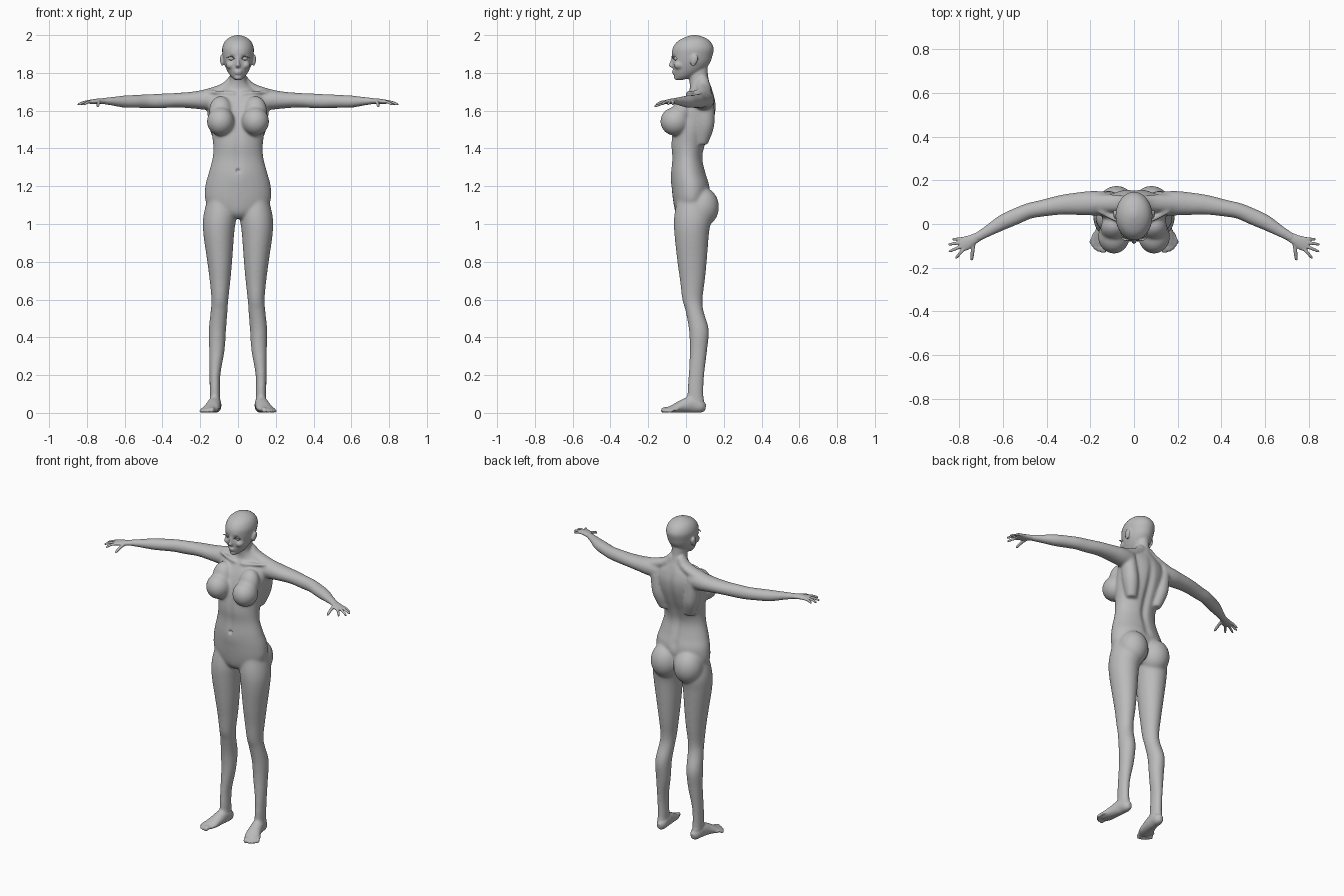
import bpy
import bmesh
import math
from mathutils import Vector, Matrix

default_cube = bpy.data.objects.get("Cube")
if default_cube:
    bpy.data.objects.remove(default_cube, do_unlink=True)

# One plain grey covers the whole figure
grey = bpy.data.materials.new("plain_grey")
grey.use_nodes = True
colour = (0.5, 0.5, 0.5, 1)
grey.diffuse_color = colour
grey.node_tree.nodes["Principled BSDF"].inputs["Base Color"].default_value = colour

UP = Vector((0, 0, 1))


def blend(p0, p1, p2, p3, t):
    """Smooth curve through p1 and p2."""
    out = []
    for a, b, c, d in zip(p0, p1, p2, p3):
        out.append(b + t / 2 * (c - a + t * (2 * a - 5 * b + 4 * c - d + t * (3 * (b - c) + d - a))))
    return out


def tube(bm, stations, side=1, lying=False, steps=6, sides=28):
    """Loft ellipses; each station is x, y, z, half width, half depth."""
    points = [stations[0]] + list(stations) + [stations[-1]]
    path = []
    for i in range(1, len(points) - 2):
        path += [blend(*points[i - 1:i + 3], k / steps) for k in range(steps)]
    path.append(stations[-1])
    rings = []
    for i, (x, y, z, a, b) in enumerate(path):
        across, deep = Vector((1, 0, 0)), Vector((0, 1, 0))
        if lying:
            ahead = Vector(path[min(i + 1, len(path) - 1)][:3]) - Vector(path[max(i - 1, 0)][:3])
            across = ahead.cross(UP).normalized()
            deep = across.cross(ahead).normalized()
        ring = []
        for k in range(sides):
            angle = math.tau * k / sides
            p = Vector((x, y, z)) + across * a * math.cos(angle) + deep * b * math.sin(angle)
            ring.append(bm.verts.new((p.x * side, p.y, p.z)))
        rings.append(ring)
    for low, high in zip(rings, rings[1:]):
        for k in range(sides):
            n = (k + 1) % sides
            bm.faces.new((low[k], low[n], high[n], high[k]))
    bm.faces.new(rings[0][::-1])
    bm.faces.new(rings[-1])


def ball(bm, centre, radii, side=1, tilt=0):
    x, y, z = centre
    place = Matrix.Translation((x * side, y, z)) @ Matrix.Rotation(tilt, 4, "X") @ Matrix.Diagonal((*radii, 1))
    bmesh.ops.create_uvsphere(bm, u_segments=28, v_segments=18, radius=1, matrix=place)


def profile(rows):
    """Turn height, half width, front and back into loft stations."""
    return [(0, (f + b) / 2, z, w, (b - f) / 2) for z, w, f, b in rows]


def finish(bm, name, voxel=0):
    bmesh.ops.recalc_face_normals(bm, faces=bm.faces)
    mesh = bpy.data.meshes.new(name)
    bm.to_mesh(mesh)
    bm.free()
    obj = bpy.data.objects.new(name, mesh)
    bpy.context.collection.objects.link(obj)
    if voxel:
        fuse = obj.modifiers.new("fuse", "REMESH")
        fuse.mode = "VOXEL"
        fuse.voxel_size = voxel
        fused = bpy.data.meshes.new_from_object(obj.evaluated_get(bpy.context.evaluated_depsgraph_get()))
        obj.modifiers.clear()
        obj.data = fused
        bpy.data.meshes.remove(mesh)
        fused.name = name
    obj.data.materials.clear()
    obj.data.materials.append(grey)
    obj.data.shade_smooth()
    return obj


def soften(bm, rounds, rule):
    verts = [v for v in bm.verts if rule(v.co)]
    for _ in range(rounds):
        bmesh.ops.smooth_vert(bm, verts=verts, factor=0.5, use_axis_x=True, use_axis_y=True, use_axis_z=True)


# Trunk, neck and head
body = bmesh.new()
tube(body, profile([
    (1.03, .05, -.03, .07), (1.06, .12, -.055, .1), (1.12, .172, -.068, .12), (1.2, .174, -.076, .127),
    (1.27, .156, -.079, .106), (1.35, .135, -.075, .09), (1.42, .132, -.08, .105), (1.5, .143, -.072, .135),
    (1.57, .15, -.055, .155), (1.63, .155, -.03, .16), (1.68, .14, 0, .15), (1.715, .085, .02, .138),
    (1.75, .05, .018, .125), (1.79, .043, .012, .116), (1.85, .043, .01, .115)]))
tube(body, profile([
    (1.762, .016, -.05, -.02), (1.78, .037, -.061, .04), (1.81, .057, -.067, .09), (1.85, .073, -.072, .125),
    (1.89, .081, -.075, .14), (1.93, .084, -.071, .147), (1.965, .071, -.047, .13), (1.987, .046, -.01, .1),
    (2, .012, .03, .06)]))

# Nose, lips and chin
tube(body, [(0, -.068, 1.885, .006, .008), (0, -.076, 1.858, .007, .009),
            (0, -.08, 1.838, .012, .012), (0, -.07, 1.828, .01, .008)])
for z, depth in ((1.807, -.066), (1.798, -.064)):
    ball(body, (0, depth, z), (.02, .009, .006))
ball(body, (0, -.05, 1.776), (.02, .014, .014))

LEG = [(.09, .03, 1.14, .07, .075), (.097, .035, 1.04, .087, .098), (.102, .03, .95, .082, .092),
       (.097, .032, .8, .066, .078), (.095, .034, .7, .055, .066), (.096, .034, .6, .045, .054),
       (.1, .045, .54, .045, .048), (.109, .068, .44, .046, .053), (.112, .066, .33, .041, .046),
       (.122, .055, .2, .029, .042), (.122, .05, .1, .028, .043), (.121, .058, .03, .027, .042)]
FOOT = [(.117, .104, .028, .012, .018), (.118, .08, .033, .029, .033), (.123, .03, .045, .034, .045),
        (.132, -.02, .035, .039, .034), (.143, -.06, .024, .044, .023), (.152, -.095, .017, .036, .014)]
ARM = [(.11, .09, 1.655, .055, .05), (.18, .095, 1.657, .057, .052), (.25, .093, 1.656, .053, .044),
       (.33, .088, 1.655, .046, .039), (.42, .072, 1.651, .039, .039), (.48, .06, 1.65, .037, .037),
       (.54, .035, 1.649, .038, .035), (.6, .008, 1.648, .036, .033), (.67, -.033, 1.65, .027, .023),
       (.735, -.07, 1.651, .021, .015)]
TOES = [(.14, -.132, .013), (.161, -.127, .01), (.176, -.117, .0095), (.188, -.104, .009), (.197, -.088, .0085)]

for s in (1, -1):
    tube(body, LEG, s)
    tube(body, FOOT, s, lying=True)
    tube(body, ARM, s, lying=True)
    # Shoulder slope, collar bone and side of the back
    tube(body, [(.02, .088, 1.765, .03, .03), (.08, .095, 1.715, .04, .028), (.2, .095, 1.672, .04, .034)], s, True)
    tube(body, [(.015, .004, 1.69, .009, .009), (.08, .018, 1.696, .01, .01), (.16, .06, 1.7, .012, .01)], s, True)
    tube(body, [(.09, .085, 1.42, .03, .03), (.11, .1, 1.52, .045, .05), (.125, .1, 1.64, .04, .05)], s)
    # Bust and seat
    ball(body, (.092, -.058, 1.543), (.073, .078, .076), s)
    ball(body, (.092, -.02, 1.595), (.062, .055, .085), s, -.3)
    ball(body, (.08, .085, 1.09), (.088, .09, .105), s)
    # Toes
    for i, (x, y, r) in enumerate(TOES):
        tube(body, [(.125 + .014 * i, -.065 + .006 * i, .018, r, r), ((x + .13 + .012 * i) / 2, y + .025, .019, r, r),
                    (x, y + .006, r, r, r), (x, y, r, r / 2, r / 2)], s, True, sides=14)
    # Cheeks and ears
    ball(body, (.038, -.035, 1.842), (.026, .03, .024), s)
    ball(body, (.084, .042, 1.866), (.008, .019, .032), s, -.25)
    ball(body, (.089, .046, 1.872), (.007, .018, .024), s, -.25)

figure = finish(body, "body", .0048)

# Blend the joins, then press in the finer forms: x, y, z, radius, push along y
PRESSES = [(.035, -.075, 1.877, .017, .013), (.035, -.073, 1.898, .013, -.003), (0, -.08, 1.282, .009, .013),
           (0, -.075, 1.245, .05, -.004), (0, .13, 1.22, .03, -.006), (.012, -.07, 1.803, .004, .002)]
bm = bmesh.new()
bm.from_mesh(figure.data)
soften(bm, 3, lambda c: c.z <= .07)
soften(bm, 22, lambda c: .07 < c.z < 1.76)
soften(bm, 4, lambda c: c.z >= 1.74)
for v in bm.verts:
    c = v.co
    for x, y, z, r, push in PRESSES:
        gap = (Vector((abs(c.x), c.y, c.z)) - Vector((x, y, z))).length
        if gap < 3 * r:
            c.y += push * math.exp(-(gap / r) ** 2)
    # Spine furrow and midline of the belly
    if abs(c.x) < .08 and 1.17 < c.z < 1.72:
        fade = math.sin(math.pi * (c.z - 1.17) / .55) * math.exp(-(c.x / .022) ** 2)
        c.y += fade * (-.014 if c.y > .04 else .005)
    c.z = max(c.z, 0)
bm.to_mesh(figure.data)
bm.free()

# Hands, with fingers from little to index and then the thumb
PALM = [(.705, -.054, 1.65, .02, .014), (.74, -.073, 1.65, .025, .014),
        (.77, -.088, 1.648, .032, .012), (.795, -.1, 1.646, .028, .009)]
FINGERS = [((.783, -.068), (.832, -.07)), ((.788, -.084), (.85, -.094)), ((.786, -.1), (.848, -.127)),
           ((.777, -.112), (.817, -.158)), ((.735, -.088), (.743, -.167))]
for s, label in ((1, "left"), (-1, "right")):
    hand = bmesh.new()
    tube(hand, PALM, s, True)
    for i, (root, tip) in enumerate(FINGERS):
        thumb = i == 4
        r = .009 if thumb else .0075
        drop = .022 if thumb else .012
        stations = []
        for t, lift, size in ((0, 0, 1.2), (.4, .003, 1), (.75, 0, .9), (.95, -.003, .7), (1, -.003, .3)):
            x, y = (a + (b - a) * t for a, b in zip(root, tip))
            stations.append((x, y, 1.647 + lift - drop * t, r * size, r * size))
        tube(hand, stations, s, True, sides=14)
    obj = finish(hand, label + "_hand", .0028)
    bm = bmesh.new()
    bm.from_mesh(obj.data)
    soften(bm, 4, lambda c: True)
    bm.to_mesh(obj.data)
    bm.free()

    # Eyeball and lashes
    eye = bmesh.new()
    ball(eye, (.035, -.051, 1.876), (.016, .015, .011), s)
    finish(eye, label + "_eye")
    lash = bmesh.new()
    tube(lash, [(.017, -.066, 1.873, .001, .001), (.03, -.073, 1.886, .004, .002),
                (.046, -.069, 1.885, .005, .002), (.061, -.062, 1.88, .001, .001)], s, True, sides=10)
    finish(lash, label + "_eyelashes")
